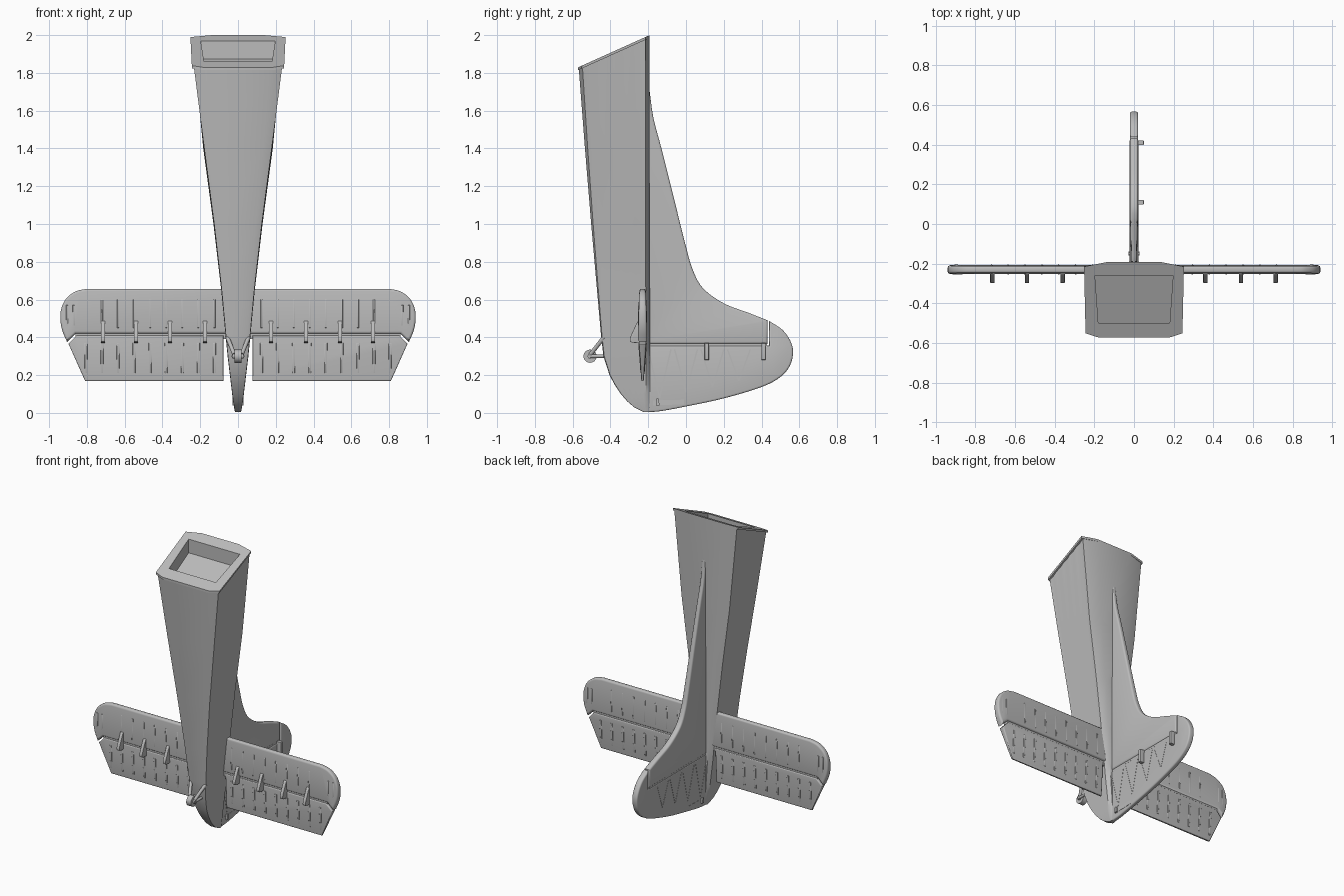
import bpy, bmesh, math
from mathutils import Vector

cube = bpy.data.objects.get("Cube")
if cube:
    bpy.data.objects.remove(cube, do_unlink=True)

grey = bpy.data.materials.new("plain grey")
grey.use_nodes = True
grey.diffuse_color = (0.5, 0.5, 0.5, 1)
grey.node_tree.nodes["Principled BSDF"].inputs["Base Color"].default_value = (0.5, 0.5, 0.5, 1)
parts = []


def finish(name, bm, mirror=False):
    bmesh.ops.recalc_face_normals(bm, faces=bm.faces)
    mesh = bpy.data.meshes.new(name)
    bm.to_mesh(mesh)
    bm.free()
    obj = bpy.data.objects.new(name, mesh)
    bpy.context.collection.objects.link(obj)
    mesh.materials.append(grey)
    if mirror:
        obj.modifiers.new("Mirror", 'MIRROR')
    parts.append(obj)
    return obj


def smooth(pts, steps=5):
    """Catmull-Rom curve through 2D points."""
    p = [Vector(q) for q in pts]
    p = [2 * p[0] - p[1]] + p + [2 * p[-1] - p[-2]]
    out = []
    for a, b, c, d in zip(p, p[1:], p[2:], p[3:]):
        for i in range(steps):
            t = i / steps
            out.append(0.5 * (2 * b + (c - a) * t + (2 * a - 5 * b + 4 * c - d) * t * t
                              + (3 * b - a - 3 * c + d) * t ** 3))
    return out + [p[-2]]


def plate(name, outline, axis, centre, half, bevel=0.0, taper=None, mirror=False):
    """Flat outline in (x,z) or (y,z), thickened along axis, with rounded rim."""
    bm = bmesh.new()

    def put(d):
        return [bm.verts.new((u, d, v) if axis == 'y' else (d, u, v)) for u, v in outline]
    a, b = put(-half), put(half)
    caps = [bm.faces.new(a), bm.faces.new(b[::-1])]
    n = len(a)
    for i in range(n):
        j = (i + 1) % n
        bm.faces.new((a[j], a[i], b[i], b[j]))
    bmesh.ops.recalc_face_normals(bm, faces=bm.faces)
    if bevel:
        edges = list({e for f in caps for e in f.edges})
        bmesh.ops.bevel(bm, geom=edges, offset=bevel, segments=3, profile=0.5, affect='EDGES')
    k = 1 if axis == 'y' else 0
    for v in bm.verts:
        v.co[k] = v.co[k] * (taper(v.co.z) if taper else 1) + centre
    return finish(name, bm, mirror)


def rod(name, start, end, radius, mirror=False, sides=12):
    a, b = Vector(start), Vector(end)
    bm = bmesh.new()
    bmesh.ops.create_cone(bm, cap_ends=True, segments=sides, radius1=radius, radius2=radius,
                          depth=(b - a).length)
    turn = (b - a).to_track_quat('Z', 'Y')
    for v in bm.verts:
        v.co = turn @ v.co + (a + b) / 2
    return finish(name, bm, mirror)


# Fuselage: tapering loft with faintly rippled sides, and a recessed slanted end
TILT, RIPPLES = 0.45, 10


def section(corners, base, slant, ripple):
    half = [Vector(c) for c in corners]
    side = []
    for i in range(RIPPLES + 1):
        p = half[1].lerp(half[2], i / RIPPLES)
        side.append(p - Vector((ripple * (i % 2), 0)))
    half = [half[0]] + side + [half[3]]
    ring = half + [Vector((-p.x, p.y)) for p in reversed(half)]
    return [(p.x, p.y, base + slant * TILT * (p.y + 0.57)) for p in ring]


def hull(base, w, front, slant=0, ripple=1):
    s = w / 0.25
    back = -0.215 + 0.003 * (1 - s)
    corners = [(w * 0.72, front), (w * 0.97, front + 0.02 * s), (w, back), (w * 0.56, back + 0.022)]
    return section(corners, base, slant, 0.004 * s * ripple)


rows = [(0.005, 0.016, -0.225), (0.03, 0.021, -0.275), (0.06, 0.026, -0.31), (0.1, 0.031, -0.345),
        (0.15, 0.037, -0.378), (0.2, 0.043, -0.405), (0.3, 0.055, -0.437), (0.41, 0.066, -0.45),
        (0.66, 0.09, -0.472), (1.0, 0.13, -0.502), (1.4, 0.184, -0.535)]
rings = [hull(*r) for r in rows]
rings += [hull(1.815, 0.24, -0.567, 1), hull(1.815, 0.25, -0.572, 1, 0), hull(1.83, 0.252, -0.572, 1, 0)]
opening = [(0.12, -0.5), (0.18, -0.5), (0.197, -0.26), (0.12, -0.26)]
rings += [section(opening, 1.83, 1, 0), section(opening, 1.735, 1, 0)]
bm = bmesh.new()
loops = [[bm.verts.new(p) for p in r] for r in rings]
for lo, hi in zip(loops, loops[1:]):
    for i in range(len(lo)):
        j = (i + 1) % len(lo)
        bm.faces.new((lo[i], lo[j], hi[j], hi[i]))
bm.faces.new(loops[0])
bm.faces.new(loops[-1])
finish("fuselage", bm)

# Fin and rudder
fin_edge = smooth([(-0.205, 1.82), (-0.192, 1.7), (-0.172, 1.56), (-0.13, 1.4), (-0.06, 1.12),
                   (0.0, 0.88), (0.035, 0.76), (0.09, 0.66), (0.2, 0.58), (0.33, 0.53), (0.432, 0.49)])
plate("fin", [(-0.25, 0.366), (-0.25, 1.82)] + fin_edge + [(0.432, 0.366)], 'x', 0, 0.022, 0.012,
      lambda z: 1 - 0.4 * (z - 0.37) / 1.45)
rudder_edge = smooth([(0.44, 0.487), (0.51, 0.44), (0.553, 0.38), (0.567, 0.32), (0.55, 0.25),
                      (0.5, 0.19), (0.4, 0.137), (0.2, 0.077), (0, 0.034), (-0.13, 0.01), (-0.2, 0.004)])
plate("rudder", [(-0.2, 0.356), (0.44, 0.356)] + rudder_edge, 'x', 0, 0.021, 0.01,
      lambda z: 0.65 + 0.35 * min(z / 0.35, 1))
plate("hinge_post", [(-0.2, 0.34), (0.43, 0.34), (0.43, 0.38), (-0.2, 0.38)], 'x', 0, 0.016)
plate("rudder_tab", [(-0.175, 0.04), (-0.01, 0.045), (-0.01, 0.07), (-0.175, 0.066)], 'x', 0, 0.0165)
plate("rudder_tab_lever", [(-0.16, 0.04), (-0.14, 0.04), (-0.145, 0.075), (-0.155, 0.075)], 'x', 0, 0.028)

# Diagonal rudder ribs
for i in range(4):
    y = -0.14 + i * 0.14
    low = 0.08 + 0.03 * i
    for lean in (-0.06, 0.06):
        top = y + lean
        plate("rudder_rib", [(y - 0.004, low), (y + 0.004, low), (top + 0.004, 0.335), (top - 0.004, 0.335)],
              'x', 0, 0.0225, 0, lambda z: 0.65 + 0.35 * min(z / 0.35, 1))

# Tailplane and elevators
TAIL_Y = -0.23
tip = smooth([(0.8, 0.657), (0.86, 0.643), (0.91, 0.605), (0.936, 0.55), (0.94, 0.49), (0.93, 0.435), (0.905, 0.375)])
plate("stabiliser", [(0.01, 0.42), (0.01, 0.657)] + tip + [(0.86, 0.42)], 'y', TAIL_Y, 0.024, 0.013,
      lambda z: 1 - 0.3 * (z - 0.42) / 0.24, True)


def thin(z):
    return 0.3 + 0.7 * (z - 0.17) / 0.24


plate("elevator", [(0.077, 0.41), (0.077, 0.17), (0.81, 0.17), (0.897, 0.365), (0.855, 0.41)],
      'y', TAIL_Y, 0.022, 0.008, thin, True)
plate("elevator_spar", [(0.05, 0.39), (0.86, 0.39), (0.86, 0.44), (0.05, 0.44)], 'y', TAIL_Y, 0.016, mirror=True)
for i in range(9):
    x = 0.125 + i * 0.085
    plate("elevator_rib", [(x - 0.006, 0.21), (x + 0.006, 0.21), (x + 0.008, 0.37), (x - 0.008, 0.37)],
          'y', TAIL_Y, 0.026, 0.003, thin, True)
    if i > 7:
        continue
    plate("stabiliser_rib", [(x - 0.005, 0.45), (x + 0.005, 0.45), (x + 0.005, 0.6), (x - 0.005, 0.6)],
          'y', TAIL_Y, 0.0255, 0.003, lambda z: 1 - 0.3 * (z - 0.42) / 0.24, True)
for x in (0.87, 0.905):
    plate("tip_rib", [(x - 0.005, 0.46), (x + 0.005, 0.46), (x + 0.005, 0.57), (x - 0.005, 0.57)],
          'y', TAIL_Y, 0.023, 0.003, None, True)

# Hinge brackets: four on each elevator, two on one face of the rudder
horn = smooth([(-0.23, 0.495), (-0.255, 0.485), (-0.28, 0.435), (-0.296, 0.395), (-0.288, 0.373), (-0.23, 0.372)], 3)
for x in (0.175, 0.36, 0.54, 0.715):
    plate("elevator_bracket", horn, 'x', x, 0.011, 0.002, None, True)
for y in (0.11, 0.41):
    plate("rudder_bracket", [(y - 0.011, 0.28), (y + 0.011, 0.28), (y + 0.011, 0.37), (y - 0.011, 0.37)],
          'x', 0.03, 0.02, 0.004)

# Tail wheel on its forked strut
rod("tail_wheel", (-0.018, -0.508, 0.3), (0.018, -0.508, 0.3), 0.035, sides=24)
rod("wheel_axle", (-0.03, -0.508, 0.3), (0.03, -0.508, 0.3), 0.013)
rod("wheel_arm", (0.025, -0.508, 0.3), (0.025, -0.42, 0.3), 0.009, True)
rod("wheel_strut", (0.02, -0.505, 0.31), (0.056, -0.435, 0.4), 0.011, True)

bpy.ops.object.select_all(action='DESELECT')
for obj in parts:
    obj.select_set(True)
bpy.context.view_layer.objects.active = parts[0]
bpy.ops.object.shade_smooth_by_angle(angle=math.radians(35))
